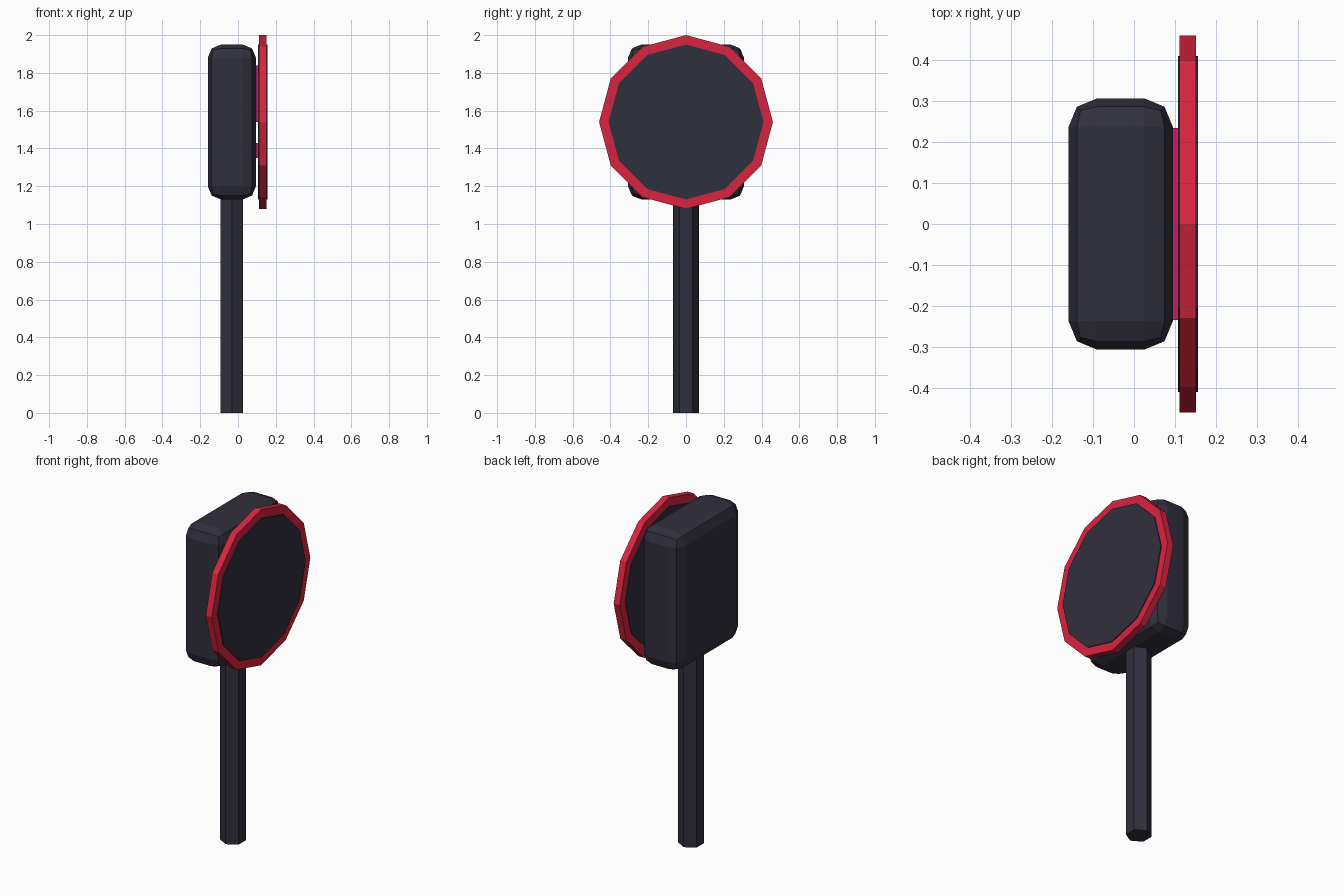
import bpy, bmesh
from math import sin, cos, tau
from mathutils import Vector

if "Cube" in bpy.data.objects:
    bpy.data.objects.remove(bpy.data.objects["Cube"], do_unlink=True)


def material(name, rgb):
    mat = bpy.data.materials.new(name)
    mat.use_nodes = True
    mat.diffuse_color = (*rgb, 1)
    mat.node_tree.nodes["Principled BSDF"].inputs["Base Color"].default_value = (*rgb, 1)
    return mat


dark = material("charcoal", (0.03, 0.029, 0.047))
red = material("signal_red", (0.70, 0.018, 0.05))
pink = material("magenta", (0.65, 0.01, 0.13))


def finish(bm, name, mat):
    bmesh.ops.recalc_face_normals(bm, faces=bm.faces)
    mesh = bpy.data.meshes.new(name)
    bm.to_mesh(mesh)
    bm.free()
    mesh.materials.append(mat)
    obj = bpy.data.objects.new(name, mesh)
    bpy.context.collection.objects.link(obj)
    return obj


def prism(name, mat, sides, radius, start, along, axis):
    """Regular prism from start; one corner always points to +y."""
    bm = bmesh.new()
    other = Vector((0, 0, 1)) if axis == "X" else Vector((1, 0, 0))
    direction = Vector((1, 0, 0)) if axis == "X" else Vector((0, 0, 1))
    ring = []
    for i in range(sides):
        a = tau * i / sides
        offset = Vector((0, cos(a), 0)) + other * sin(a)
        ring.append(bm.verts.new(Vector(start) + offset * radius))
    base = bm.faces.new(ring)
    # Keep the base so that both ends are closed
    out = bmesh.ops.extrude_face_region(bm, geom=[base], use_keep_orig=True)
    top = [v for v in out["geom"] if isinstance(v, bmesh.types.BMVert)]
    bmesh.ops.translate(bm, verts=top, vec=direction * along)
    return finish(bm, name, mat)


def box(name, mat, low, high, bevel=0):
    low, high = Vector(low), Vector(high)
    bm = bmesh.new()
    bmesh.ops.create_cube(bm, size=1)
    bmesh.ops.scale(bm, vec=high - low, verts=bm.verts)
    bmesh.ops.translate(bm, vec=(low + high) / 2, verts=bm.verts)
    if bevel:
        bmesh.ops.bevel(bm, geom=bm.edges[:], offset=bevel, segments=2,
                        profile=0.5, affect="EDGES")
    return finish(bm, name, mat)


# Six-sided post
prism("post", dark, 6, 0.07, (-0.033, 0, 0), 1.16, "Z")

# Rounded housing on top of the post
box("housing", dark, (-0.16, -0.307, 1.13), (0.095, 0.307, 1.95), 0.07)

# Raised bars between the housing and the sign
box("upper_bar", pink, (0.09, -0.235, 1.54), (0.108, 0.235, 1.84))
box("lower_bar", pink, (0.09, -0.235, 1.35), (0.108, 0.235, 1.43))

# Twelve-sided sign: red rim with a slightly proud dark panel
prism("sign_rim", red, 12, 0.46, (0.111, 0, 1.54), 0.04, "X")
prism("sign_panel", dark, 12, 0.41, (0.107, 0, 1.54), 0.049, "X")
